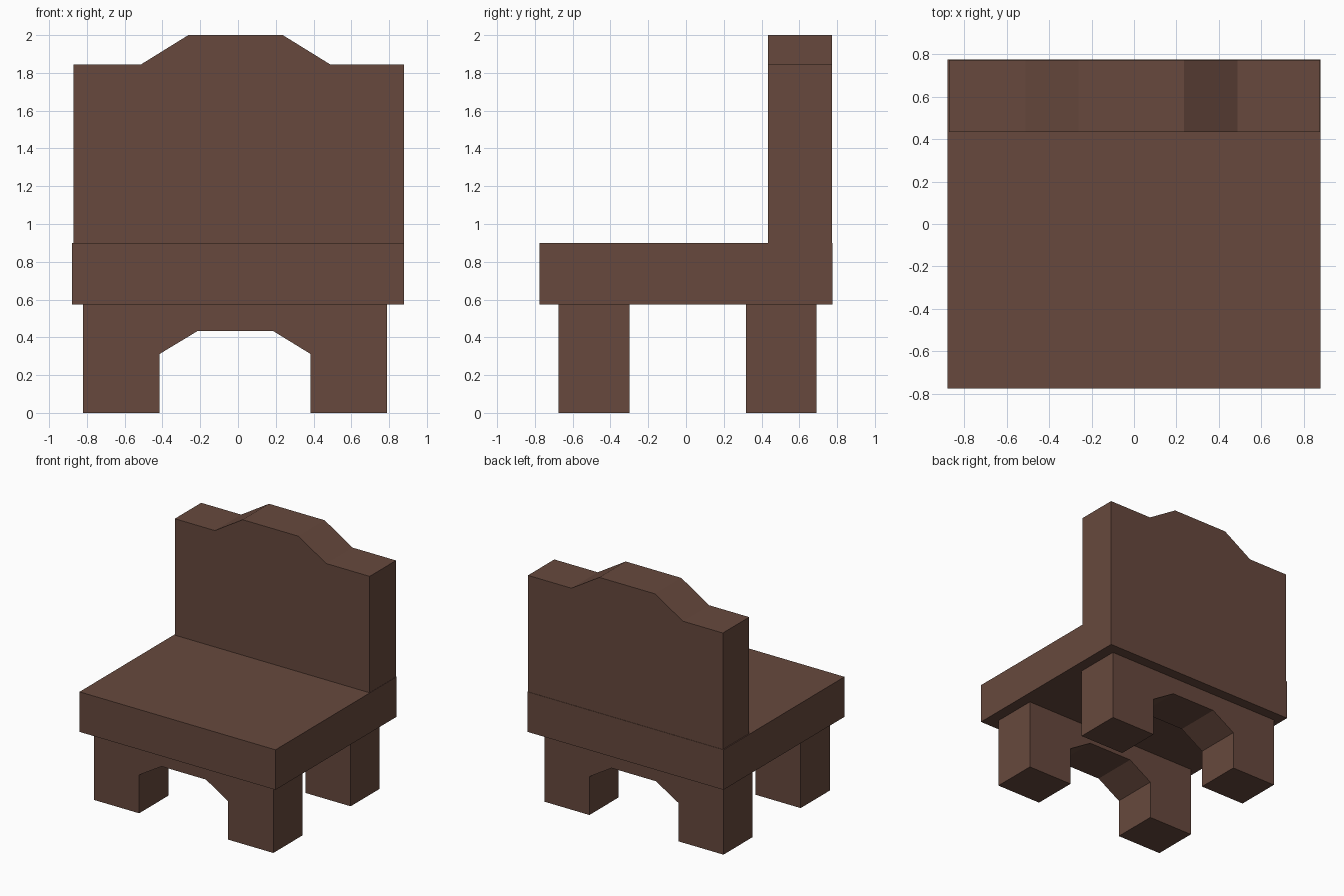
import bpy, bmesh

if "Cube" in bpy.data.objects:
    bpy.data.objects.remove(bpy.data.objects["Cube"])

wood = bpy.data.materials.new("dark brown wood")
wood.diffuse_color = (0.135, 0.066, 0.047, 1.0)
wood.use_nodes = True
wood.node_tree.nodes["Principled BSDF"].inputs["Base Color"].default_value = wood.diffuse_color


def extrude_profile(name, points, y0, y1):
    """Extrude a front-view (x, z) outline from y0 back to y1."""
    bm = bmesh.new()
    face = bm.faces.new([bm.verts.new((x, y0, z)) for x, z in points])
    result = bmesh.ops.extrude_face_region(bm, geom=[face])
    verts = [g for g in result["geom"] if isinstance(g, bmesh.types.BMVert)]
    bmesh.ops.translate(bm, verts=verts, vec=(0, y1 - y0, 0))
    bmesh.ops.recalc_face_normals(bm, faces=bm.faces)
    mesh = bpy.data.meshes.new(name)
    bm.to_mesh(mesh)
    bm.free()
    mesh.materials.append(wood)
    obj = bpy.data.objects.new(name, mesh)
    bpy.context.collection.objects.link(obj)
    return obj


# Seat slab
extrude_profile("seat", [(-0.88, 0.575), (0.88, 0.575), (0.88, 0.90), (-0.88, 0.90)],
                -0.776, 0.776)

# Backrest with raised crest
extrude_profile("backrest", [(-0.872, 0.90), (0.878, 0.90), (0.878, 1.845), (0.488, 1.845),
                             (0.237, 2.0), (-0.263, 2.0), (-0.513, 1.845), (-0.872, 1.845)],
                0.435, 0.773)

# Front and back leg frames, each with an arched cut-out
legs = [(-0.82, 0), (-0.415, 0), (-0.415, 0.312), (-0.213, 0.434), (0.185, 0.434),
        (0.384, 0.312), (0.384, 0), (0.79, 0), (0.79, 0.575), (-0.82, 0.575)]
for name, y0, y1 in (("front_legs", -0.675, -0.30), ("back_legs", 0.317, 0.69)):
    extrude_profile(name, legs, y0, y1)
